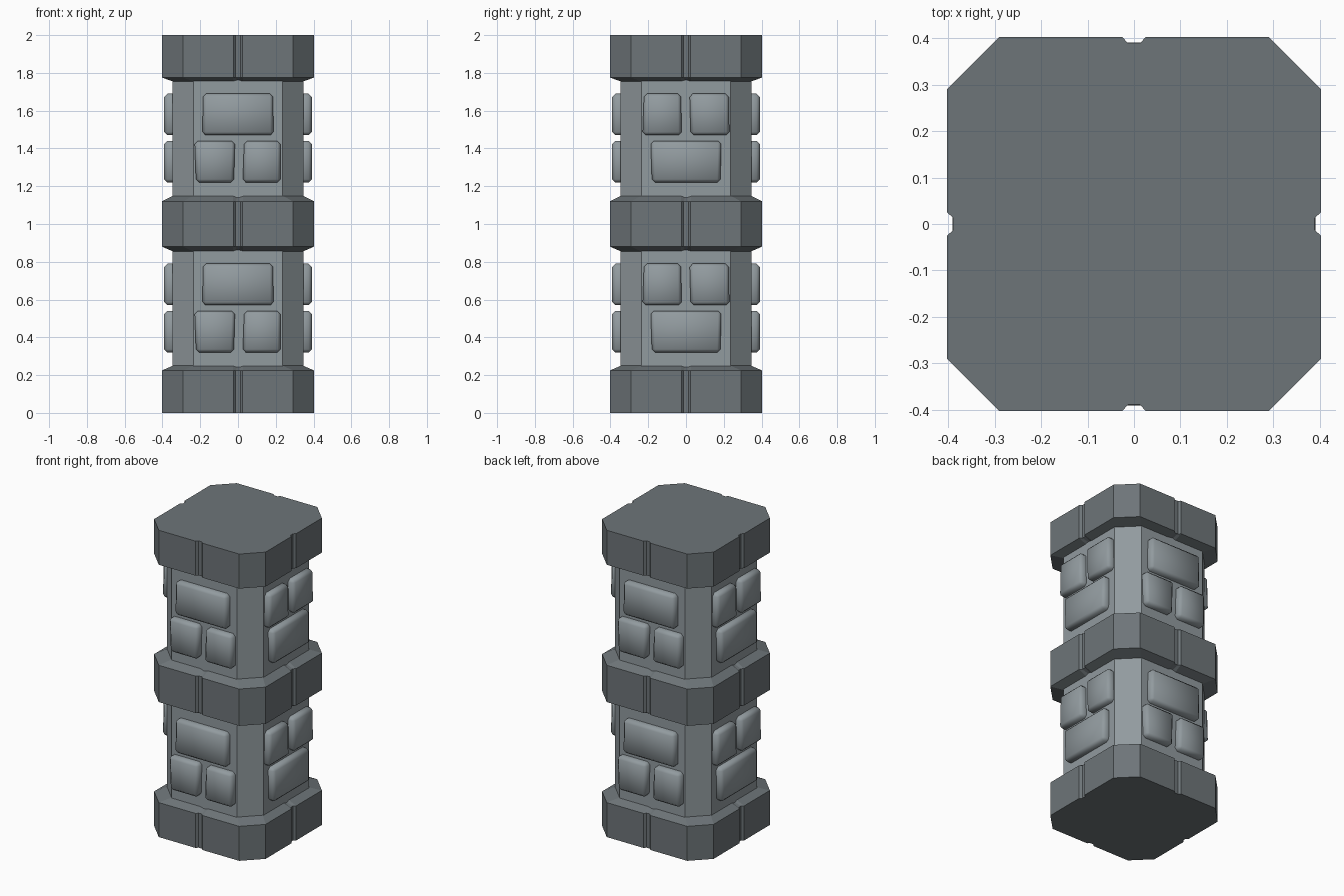
import bpy, bmesh, math
from mathutils import Matrix

if "Cube" in bpy.data.objects:
    bpy.data.objects.remove(bpy.data.objects["Cube"])


def material(name, colour):
    mat = bpy.data.materials.new(name)
    mat.diffuse_color = (*colour, 1)
    mat.use_nodes = True
    mat.node_tree.nodes["Principled BSDF"].inputs["Base Color"].default_value = mat.diffuse_color
    return mat


DARK = material("dark_stone", (0.155, 0.178, 0.19))
LIGHT = material("light_stone", (0.285, 0.325, 0.345))


def finish(bm, name, mat):
    bmesh.ops.recalc_face_normals(bm, faces=bm.faces[:])
    me = bpy.data.meshes.new(name)
    bm.to_mesh(me)
    bm.free()
    me.materials.append(mat)
    ob = bpy.data.objects.new(name, me)
    bpy.context.collection.objects.link(ob)
    return ob


def outline(half, corner, notch=None):
    """Chamfered square, optionally with a groove in the middle of each side."""
    side = [(-corner, -half)]
    if notch:
        outer, inner, depth = notch
        side += [(-outer, -half), (-inner, -half + depth),
                 (inner, -half + depth), (outer, -half)]
    side.append((corner, -half))
    pts = []
    for k in range(4):
        for x, y in side:
            for _ in range(k):
                x, y = -y, x
            pts.append((x, y))
    return pts


def loft(name, layers, mat):
    """Stack matching outlines at the given heights into a closed solid."""
    bm = bmesh.new()
    rings = [[bm.verts.new((x, y, z)) for x, y in pts] for z, pts in layers]
    n = len(rings[0])
    for a, b in zip(rings, rings[1:]):
        for i in range(n):
            j = (i + 1) % n
            bm.faces.new((a[i], a[j], b[j], b[i]))
    bm.faces.new(rings[0][::-1])
    bm.faces.new(rings[-1])
    return finish(bm, name, mat)


# Central shaft
shaft = outline(0.348, 0.235)
loft("shaft", [(0.1, shaft), (1.9, shaft)], LIGHT)

# Grooved bands with sloped edges running into the shaft
full = outline(0.402, 0.29, (0.025, 0.012, 0.014))
slim = outline(0.34, 0.233, (0.028, 0.004, 0.016))
loft("base_band", [(0, full), (0.225, full), (0.252, slim)], DARK)
loft("middle_band", [(0.853, slim), (0.88, full), (1.12, full), (1.152, slim)], DARK)
loft("top_band", [(1.753, slim), (1.775, full), (2, full)], DARK)

# Raised bricks: bottom x range, top x range, z range
UP, LOW = (0.57, 0.79), (0.32, 0.54)
FRONT = [(-0.188, 0.188, -0.185, 0.185, UP),
         (-0.222, -0.022, -0.23, -0.016, LOW),
         (0.025, 0.225, 0.033, 0.225, LOW)]
SIDE = [(-0.23, -0.023, -0.222, -0.027, UP),
        (0.025, 0.23, 0.019, 0.226, UP),
        (-0.18, 0.182, -0.187, 0.187, LOW)]


def brick(name, spec, turn, lift):
    a, b, c, d, (z0, z1) = spec
    bm = bmesh.new()
    bmesh.ops.create_cube(bm, size=1)
    for v in bm.verts:
        left, top = v.co.x < 0, v.co.z > 0
        x = (c if left else d) if top else (a if left else b)
        v.co = (x, -0.391 if v.co.y < 0 else -0.31, (z1 if top else z0) + lift)
    bmesh.ops.bevel(bm, geom=bm.edges[:], offset=0.017, segments=1,
                    profile=0.5, affect='EDGES')
    bm.transform(Matrix.Rotation(turn * math.pi / 2, 4, 'Z'))
    ob = finish(bm, name, LIGHT)
    bpy.ops.object.select_all(action='DESELECT')
    bpy.context.view_layer.objects.active = ob
    ob.select_set(True)
    bpy.ops.object.shade_smooth_by_angle(angle=math.radians(60))


for turn, face in enumerate(("front", "right", "back", "left")):
    for lift, tier in ((0, "lower"), (0.9, "upper")):
        for i, spec in enumerate(SIDE if turn % 2 else FRONT):
            brick(f"{tier}_{face}_brick_{i + 1}", spec, turn, lift)
